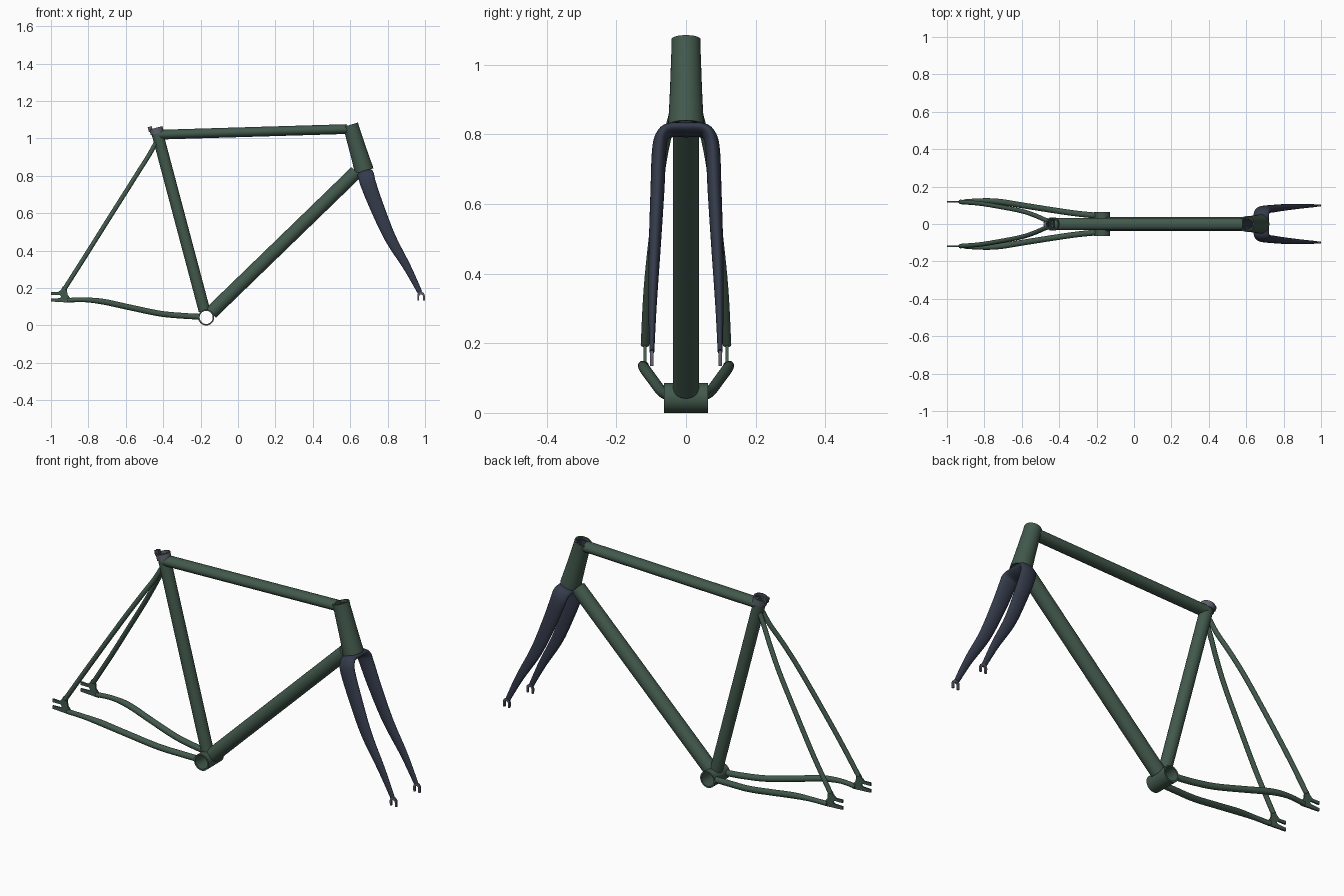
import bpy, bmesh
from math import pi, cos, sin, radians
from mathutils import Vector

if "Cube" in bpy.data.objects:
    bpy.data.objects.remove(bpy.data.objects["Cube"])


def material(name, rgb):
    m = bpy.data.materials.new(name)
    m.diffuse_color = (*rgb, 1)
    m.use_nodes = True
    m.node_tree.nodes["Principled BSDF"].inputs["Base Color"].default_value = m.diffuse_color
    return m


GREEN = material("frame_green", (0.055, 0.1, 0.073))
NAVY = material("fork_navy", (0.035, 0.043, 0.07))
STEEL = material("collar_grey", (0.11, 0.115, 0.15))


def finish(name, bm, mat):
    bmesh.ops.recalc_face_normals(bm, faces=bm.faces)
    me = bpy.data.meshes.new(name)
    bm.to_mesh(me)
    bm.free()
    me.materials.append(mat)
    ob = bpy.data.objects.new(name, me)
    bpy.context.collection.objects.link(ob)
    bpy.ops.object.select_all(action='DESELECT')
    ob.select_set(True)
    bpy.context.view_layer.objects.active = ob
    bpy.ops.object.shade_smooth_by_angle(angle=radians(40))
    return ob


def spline(keys, steps=6):
    """Catmull-Rom through keys of (x, y, z, radius_a, radius_b)."""
    out = []
    for i in range(len(keys) - 1):
        p = [keys[max(0, min(len(keys) - 1, i + k))] for k in (-1, 0, 1, 2)]
        for s in range(steps):
            t = s / steps
            out.append([0.5 * (2 * b + (c - a) * t + (2 * a - 5 * b + 4 * c - d) * t * t
                               + (3 * b - a - 3 * c + d) * t ** 3) for a, b, c, d in zip(*p)])
    return out + [list(keys[-1])]


def sweep(name, keys, mat, ref=(0, 1, 0), wall=None, smooth=False, sides=32):
    """Elliptical tube: radius a lies along ref, b across it; wall makes it hollow."""
    path = spline(keys) if smooth else keys
    bm = bmesh.new()
    pts = [Vector(k[:3]) for k in path]

    def ring(i, inset):
        t = (pts[min(i + 1, len(pts) - 1)] - pts[max(i - 1, 0)]).normalized()
        u = Vector(ref)
        u = (u - t * u.dot(t)).normalized()
        v = t.cross(u)
        a, b = path[i][3] - inset, path[i][4] - inset
        return [bm.verts.new(pts[i] + u * a * cos(2 * pi * k / sides) + v * b * sin(2 * pi * k / sides))
                for k in range(sides)]

    rings = [ring(i, 0) for i in range(len(path))]
    if wall:
        rings += [ring(i, wall) for i in reversed(range(len(path)))]
        rings.append(rings[0])
    else:
        bm.faces.new(rings[0])
        bm.faces.new(rings[-1])
    for r, q in zip(rings, rings[1:]):
        for k in range(sides):
            n = (k + 1) % sides
            bm.faces.new((r[k], r[n], q[n], q[k]))
    return finish(name, bm, mat)


def plate(name, outline, y, thick, mat):
    """Flat plate with an x-z outline, centred on y."""
    bm = bmesh.new()
    f = bm.faces.new([bm.verts.new((x, y - thick / 2, z)) for x, z in outline])
    ext = bmesh.ops.extrude_face_region(bm, geom=[f])
    bmesh.ops.translate(bm, vec=(0, thick, 0), verts=[v for v in ext['geom'] if isinstance(v, bmesh.types.BMVert)])
    return finish(name, bm, mat)


def along(a, b, d):
    a, b = Vector(a), Vector(b)
    return a + (b - a).normalized() * d


BB = (-0.17, 0, 0.043)
SEAT_TOP = (-0.436, 0, 1.045)
HEAD_TOP, HEAD_LOW = (0.601, 0, 1.073), (0.675, 0, 0.826)
DOWN_END = (0.632, 0, 0.82)

# Bottom bracket shell, open right through
sweep("bottom_bracket_shell", [(-0.17, -0.063, 0.043, 0.043, 0.043), (-0.17, 0.063, 0.043, 0.043, 0.043)],
      GREEN, ref=(1, 0, 0), wall=0.008, sides=40)

# Main tubes
sweep("seat_tube", [(*along(BB, SEAT_TOP, 0.037), .031, .031), (*SEAT_TOP, .031, .031)], GREEN, wall=0.005)
sweep("down_tube", [(*along(BB, DOWN_END, 0.036), .037, .037), (*DOWN_END, .037, .037)], GREEN)
sweep("top_tube", [(-0.425, 0, 1.02, .033, .026), (0.582, 0, 1.05, .033, .026)], GREEN)

# Tapered head tube with the steerer inside
head = [(0, .042), (.012, .042), (.02, .0415), (.15, .046), (.215, .049), (.245, .051), (.258, .051)]
sweep("head_tube", [(*along(HEAD_TOP, HEAD_LOW, d), r, r) for d, r in head], GREEN, wall=0.007)
sweep("steerer", [(*along(HEAD_TOP, HEAD_LOW, 0.012), .034, .034), (*along(HEAD_TOP, HEAD_LOW, 0.262), .034, .034)],
      NAVY, wall=0.006)

# Seat collar with clamp ears and bolt behind
sweep("seat_collar", [(*along(SEAT_TOP, BB, d), .036, .036) for d in (-0.012, 0.02)], STEEL, wall=0.006)
for side, word in ((1, "left"), (-1, "right")):
    plate("collar_ear_" + word, [(-.483, 1.06), (-.462, 1.066), (-.455, 1.04), (-.476, 1.034)],
          side * 0.007, 0.008, STEEL)
sweep("collar_bolt", [(-.473, -.015, 1.05, .006, .006), (-.473, .015, 1.05, .006, .006)],
      STEEL, ref=(1, 0, 0), sides=12)

# Fork: one blade up to the crown, mirrored across into a single arch
half = [(.973, .098, .176, .013, .007), (.905, .096, .31, .021, .012), (.813, .090, .47, .031, .017),
        (.740, .082, .64, .038, .020), (.697, .077, .755, .042, .0205), (.686, .067, .797, .043, .019),
        (.680, .045, .812, .043, .018)]
arch = half + [(.679, 0, .813, .044, .018)] + [(x, -y, z, a, b) for x, y, z, a, b in reversed(half)]
sweep("fork", arch, NAVY, ref=(0.957, 0, 0.29), smooth=True)

# Stays and dropouts on both sides
chain = [(-.209, .046, .047), (-.30, .055, .052), (-.42, .072, .064), (-.58, .097, .097),
         (-.72, .119, .127), (-.82, .125, .137), (-.91, .119, .135)]
seat = [(-.44, .012, .975), (-.475, .022, .912), (-.53, .046, .825), (-.60, .069, .714),
        (-.70, .089, .556), (-.82, .109, .365), (-.928, .118, .195)]
rear = [(-1, .18), (-.962, .178), (-.945, .192), (-.937, .208), (-.915, .198), (-.912, .165), (-.895, .145),
        (-.895, .122), (-1, .128), (-1, .144), (-.952, .146), (-.945, .154), (-.952, .163), (-1, .163)]
arc = [i * pi / 8 for i in range(9)]
tip = ([(.98, .132)] and [(.999, .134)] + [(.979 + .02 * cos(a), .158 + .022 * sin(a)) for a in arc]
       + [(.960, .134), (.969, .134)] + [(.979 - .01 * cos(a), .156 + .01 * sin(a)) for a in arc] + [(.989, .134)])
for side, word in ((1, "left"), (-1, "right")):
    sweep("chainstay_" + word, [(x, side * y, z, .0155 - .003 * (x < -.8), .0155 - .003 * (x < -.8))
                                for x, y, z in chain], GREEN, smooth=True, sides=20)
    sweep("seatstay_" + word, [(x, side * y, z, .012, .012) for x, y, z in seat], GREEN, smooth=True, sides=20)
    plate("rear_dropout_" + word, rear, side * 0.118, 0.008, GREEN)
    plate("fork_dropout_" + word, tip, side * 0.098, 0.01, STEEL)
